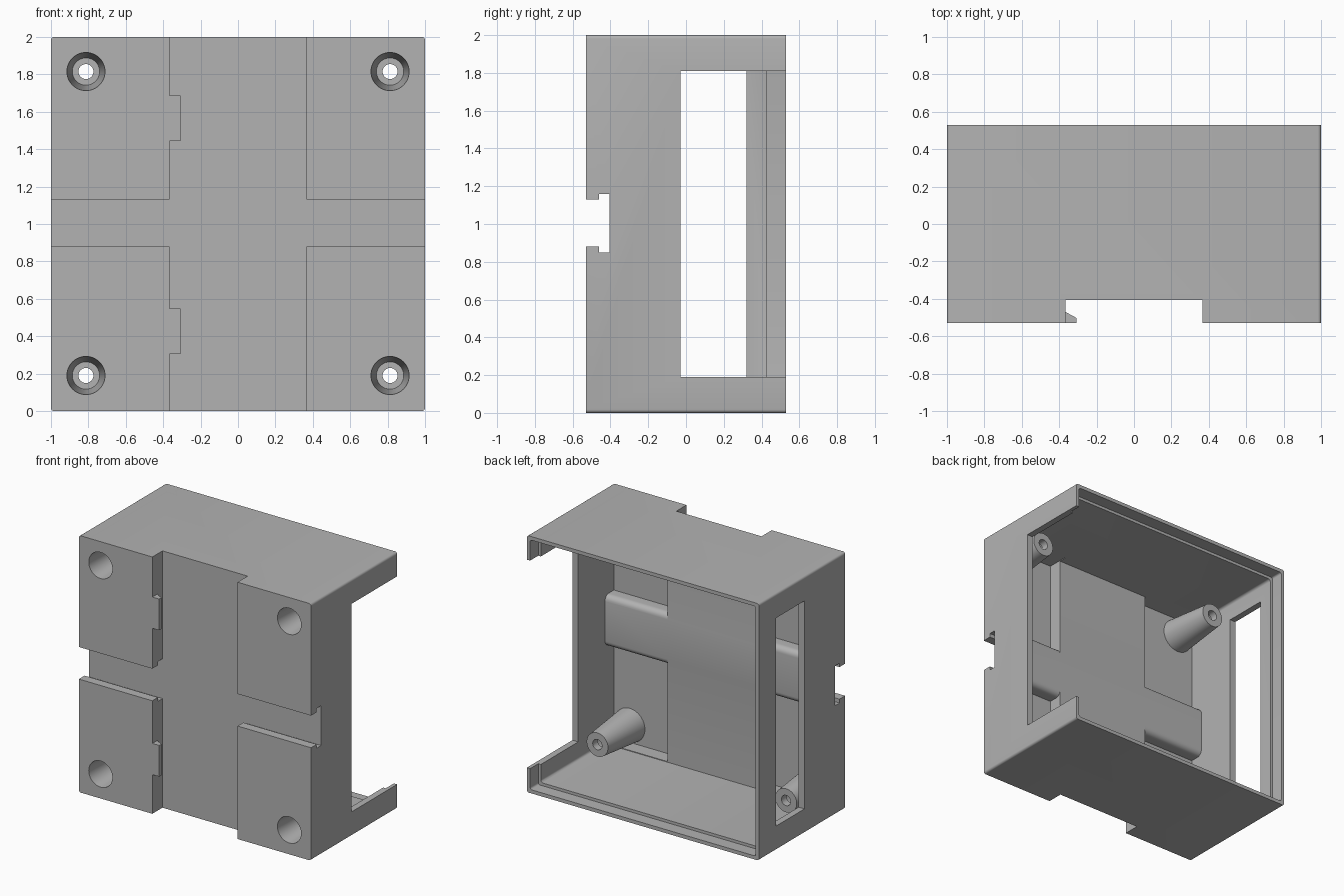
import bpy, bmesh, math
from mathutils import Vector

if "Cube" in bpy.data.objects:
    bpy.data.objects.remove(bpy.data.objects["Cube"], do_unlink=True)

grey = bpy.data.materials.new("plain_grey")
grey.use_nodes = True
grey.diffuse_color = (0.45, 0.45, 0.45, 1)
grey.node_tree.nodes["Principled BSDF"].inputs["Base Color"].default_value = (0.45, 0.45, 0.45, 1)


def finish(name, bm):
    bmesh.ops.recalc_face_normals(bm, faces=bm.faces)
    mesh = bpy.data.meshes.new(name)
    bm.to_mesh(mesh)
    bm.free()
    mesh.materials.append(grey)
    obj = bpy.data.objects.new(name, mesh)
    bpy.context.collection.objects.link(obj)
    return obj


def prism(name, pts, axis, lo, hi):
    """Extrude a flat outline along one axis; pts hold the other two coordinates."""
    bm = bmesh.new()
    i = "xyz".index(axis)

    def place(p, d):
        c = list(p)
        c.insert(i, d)
        return Vector(c)
    face = bm.faces.new([bm.verts.new(place(p, lo)) for p in pts])
    out = bmesh.ops.extrude_face_region(bm, geom=[face])["geom"]
    step = place((0, 0), hi - lo)
    bmesh.ops.translate(bm, verts=[v for v in out if isinstance(v, bmesh.types.BMVert)], vec=step)
    return finish(name, bm)


def box(name, x, y, z):
    return prism(name, [(x[0], z[0]), (x[1], z[0]), (x[1], z[1]), (x[0], z[1])], "y", *y)


def turned(name, profile, x, z, sides=48):
    """Solid of revolution about a line along y; profile holds (radius, y)."""
    bm = bmesh.new()
    rings = []
    for r, y in profile:
        rings.append([bm.verts.new((x + r * math.cos(a), y, z + r * math.sin(a)))
                      for a in (k * math.tau / sides for k in range(sides))])
    for a, b in zip(rings, rings[1:]):
        for k in range(sides):
            n = (k + 1) % sides
            bm.faces.new((a[k], a[n], b[n], b[k]))
    bm.faces.new(rings[0])
    bm.faces.new(rings[-1])
    return finish(name, bm)


def combine(target, tool, operation):
    mod = target.modifiers.new(operation.lower(), "BOOLEAN")
    mod.operation, mod.solver, mod.object = operation, "EXACT", tool
    bpy.context.view_layer.objects.active = target
    bpy.ops.object.modifier_apply(modifier=mod.name)
    bpy.data.objects.remove(tool, do_unlink=True)


def rounded(half_x, z0, z1, r):
    """Rounded rectangle outline in x and z."""
    pts = []
    corners = [(half_x - r, z1 - r), (-half_x + r, z1 - r), (-half_x + r, z0 + r), (half_x - r, z0 + r)]
    for q, (cx, cz) in enumerate(corners):
        for k in range(5):
            a = math.pi / 2 * (q + k / 4)
            pts.append((cx + r * math.cos(a), cz + r * math.sin(a)))
    return pts


FRONT, BACK, FLOOR = -0.53, 0.53, -0.36
POST_X, POST_Z = 0.813, (0.19, 1.815)

# Shell, hollow and open at the back, with a stepped rim
case = prism("enclosure", rounded(1, 0, 2, 0.018), "y", FRONT, BACK)
combine(case, prism("hollow", rounded(0.95, 0.05, 1.95, 0.02), "y", FLOOR, 0.6), "DIFFERENCE")
combine(case, prism("rim_step", rounded(0.972, 0.028, 1.972, 0.015), "y", 0.43, 0.6), "DIFFERENCE")

# Side openings: a closed window on one side, a notch through the rim on the other
combine(case, box("window", (-1.1, -0.9), (-0.03, 0.32), (0.19, 1.81)), "DIFFERENCE")
combine(case, box("notch", (0.9, 1.1), (-0.03, 0.6), (0.19, 1.81)), "DIFFERENCE")

# Front cross channel: upright groove plus an undercut sideways groove
combine(case, box("upright_groove", (-0.367, 0.367), (-0.6, -0.405), (-0.1, 2.1)), "DIFFERENCE")
tee = [(-0.6, 0.88), (-0.46, 0.88), (-0.46, 0.85), (-0.405, 0.85),
       (-0.405, 1.16), (-0.46, 1.16), (-0.46, 1.13), (-0.6, 1.13)]
combine(case, prism("sideways_groove", tee, "x", -1.1, 1.1), "DIFFERENCE")

# Corner pockets inside, rounded over the sideways groove
arc = [(-0.405 + 0.045 * math.cos(a), -0.155 - 0.045 * math.sin(a))
       for a in (math.pi / 2 * k / 6 for k in range(7))]
for top in (False, True):
    half = [(-0.3, -0.155)] + arc + [(-0.47, -0.2), (-0.47, -0.95), (-0.3, -0.95)]
    pts = [(y, 1.005 - z if top else 1.005 + z) for y, z in half]
    for side in (-1, 1):
        lo, hi = sorted((side * 0.41, side * 0.95))
        combine(case, prism("pocket", pts, "x", lo, hi), "DIFFERENCE")

# Tapered screw posts with deep tapered bores from the front
for x in (-POST_X, POST_X):
    for z in POST_Z:
        combine(case, turned("post", [(0.132, -0.49), (0.092, -0.07)], x, z), "UNION")
        bore = [(0.103, -0.55), (0.102, FRONT), (0.073, -0.13), (0.04, -0.13), (0.04, 0)]
        combine(case, turned("bore", bore, x, z), "DIFFERENCE")

# Snap teeth along one edge of the upright groove
tooth = [(-0.375, -0.467), (-0.367, -0.47), (-0.308, -0.502), (-0.308, FRONT), (-0.375, FRONT)]
for z in (0.305, 1.445):
    combine(case, prism("tooth", tooth, "z", z, z + 0.243), "UNION")

bpy.ops.object.select_all(action="DESELECT")
case.select_set(True)
bpy.context.view_layer.objects.active = case
bpy.ops.object.shade_smooth_by_angle(angle=math.radians(30))
